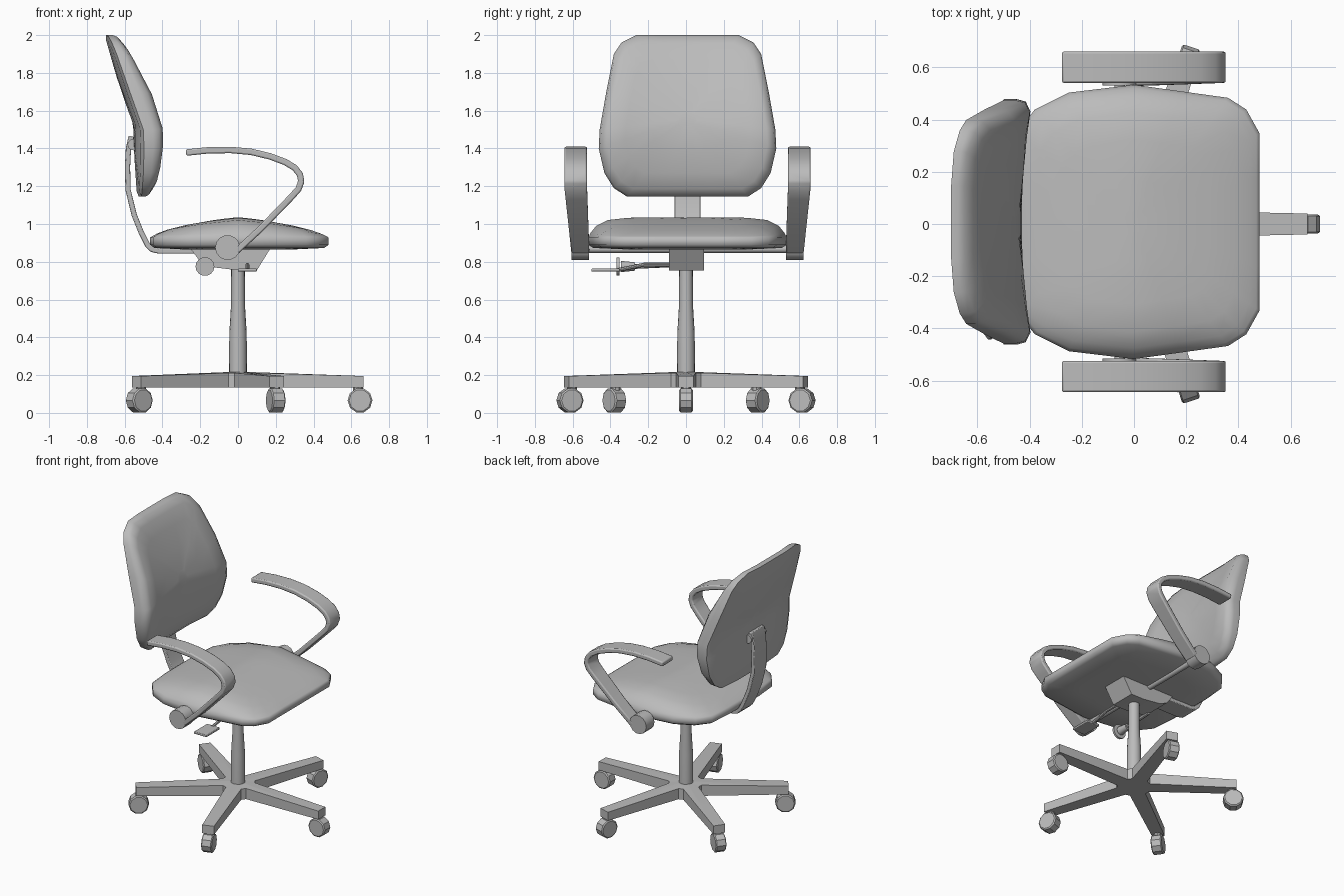
import bpy, bmesh, math
from mathutils import Vector, Matrix

if "Cube" in bpy.data.objects:
    bpy.data.objects.remove(bpy.data.objects["Cube"])

grey = bpy.data.materials.new("plain grey")
grey.use_nodes = True
grey.diffuse_color = (0.5, 0.5, 0.5, 1)
grey.node_tree.nodes["Principled BSDF"].inputs["Base Color"].default_value = (0.5, 0.5, 0.5, 1)

CY = 0.008   # the upper parts sit a hair off the column's centre
parts = []


def loft(name, rings, angle=35, bevel=0):
    """Skin a list of equal closed rings and cap both ends."""
    bm = bmesh.new()
    loops = [[bm.verts.new(p) for p in ring] for ring in rings]
    n = len(loops[0])
    for a, b in zip(loops, loops[1:]):
        for i in range(n):
            j = (i + 1) % n
            bm.faces.new((a[i], a[j], b[j], b[i]))
    bm.faces.new(loops[0])
    bm.faces.new(loops[-1])
    bmesh.ops.recalc_face_normals(bm, faces=bm.faces)
    me = bpy.data.meshes.new(name)
    bm.to_mesh(me)
    bm.free()
    me.materials.append(grey)
    ob = bpy.data.objects.new(name, me)
    bpy.context.collection.objects.link(ob)
    if bevel:
        mod = ob.modifiers.new("soft edge", "BEVEL")
        mod.width, mod.segments = bevel, 2
    parts.append((ob, angle))
    return ob


def tube(name, stations, sides=12, turn=0.0):
    """Round part through (point, radius) stations along a straight axis."""
    pts = [Vector(p) for p, r in stations]
    rot = (pts[-1] - pts[0]).to_track_quat("Z", "Y")
    angs = [turn + math.tau * i / sides for i in range(sides)]
    return loft(name, [[p + rot @ Vector((r * math.cos(a), r * math.sin(a), 0)) for a in angs]
                       for p, (_, r) in zip(pts, stations)])


def strip(name, path, thick, span, bevel=0.0):
    """Flat bar bent along an x-z path; span(z) gives its two y limits."""
    pts = [Vector((x, 0, z)) for x, z in path]
    rings = []
    for i, p in enumerate(pts):
        t = (pts[min(i + 1, len(pts) - 1)] - pts[max(i - 1, 0)]).normalized()
        n = Vector((-t.z, 0, t.x)) * thick / 2
        y0, y1 = span(p.z)
        rings.append([p + s * n + Vector((0, y, 0))
                      for s, y in ((1, y0), (1, y1), (-1, y1), (-1, y0))])
    return loft(name, rings, bevel=bevel)


def along(table, z):
    """Piecewise linear lookup in (z, x) pairs, z falling."""
    for (z0, x0), (z1, x1) in zip(table, table[1:]):
        if z >= z1:
            return x0 + (x1 - x0) * min(1, (z0 - z) / (z0 - z1))
    return table[-1][1]


def mirrored(half):
    return half + [(-y, v) for y, v in reversed(half)]


# Seat cushion: scaled outline rings, domed on top
seat_half = [(.17, .48), (.34, .48), (.43, .43), (.475, .36), (.5, .18), (.525, 0),
             (.495, -.25), (.43, -.38), (.34, -.45), (.17, -.465)]
outline = mirrored(seat_half)


def dome(x):
    return 1.035 - 0.07 * (abs(x) / 0.43) ** 1.3


rings = [[(x * s, y * s + CY, z) for y, x in outline]
         for s, z in ((.6, .865), (.95, .873), (1, .89))]
for s, t in ((1, 1), (.975, .75), (.92, .42), (.8, .13), (.6, .02), (.3, 0), (.08, 0)):
    rings.append([(x * s, y * s + CY, dome(x * s) * (1 - t) + .928 * t) for y, x in outline])
loft("seat_cushion", rings, 60)

# Backrest: outline in y-z, leaning and wrapped slightly forward at the sides
back_half = [(.14, 2), (.27, 2), (.35, 1.96), (.39, 1.9), (.43, 1.7), (.465, 1.5),
             (.47, 1.4), (.44, 1.27), (.39, 1.19), (.32, 1.145), (.15, 1.145)]
front = [(2, -.615), (1.95, -.585), (1.69, -.455), (1.5, -.4), (1.37, -.4), (1.21, -.425), (1.145, -.455)]
rear = [(2, -.68), (1.7, -.59), (1.53, -.525), (1.2, -.515), (1.145, -.505)]
rings = []
for s, t in ((.1, 0), (.5, 0), (.93, 0), (1, .1), (1, .5), (.98, .8), (.9, 1), (.7, 1), (.4, 1), (.1, 1)):
    ring = []
    for y, z in mirrored(back_half):
        y, z = y * s, 1.56 + (z - 1.56) * s
        x = along(rear, z) * (1 - t) + along(front, z) * t
        ring.append((x + .03 * ((y / .4) ** 2 - 1), y + CY, z))
    rings.append(ring)
loft("backrest", rings, 55)

# Bent bar holding the backrest, and its clamp
bar = [(-.565, 1.465), (-.58, 1.4), (-.585, 1.3), (-.582, 1.18), (-.55, 1.05), (-.51, .95),
       (-.48, .89), (-.455, .865), (-.42, .857), (-.2, .857)]
strip("back_support", bar, .028, lambda z: (CY - .07, CY + .07), .005)
tube("back_clamp", [((-.555, CY - .085, 1.42), .03), ((-.555, CY + .085, 1.42), .03)])

# Arms with pivot knobs, mirrored
arm = [(-.275, 1.378), (-.16, 1.39), (-.04, 1.392), (.07, 1.382), (.17, 1.358), (.25, 1.328),
       (.3, 1.298), (.328, 1.262), (.335, 1.225), (.32, 1.185), (.28, 1.14), (.12, .975), (-.01, .855)]
for word, side in (("left", 1), ("right", -1)):
    def arm_span(z, side=side):
        k = max(0, min(1, (1.2 - z) / .34))
        return CY + side * (.532 - .012 * k), CY + side * (.652 - .037 * k)
    strip(word + "_arm", arm, .034, arm_span, .008)
    tube(word + "_arm_knob", [((-.055, CY + side * y, .875), .066) for y in (.522, .615)], 14)
tube("arm_cross_shaft", [((-.055, CY - .53, .867), .02), ((-.055, CY + .53, .867), .02)])

# Tilt mechanism box
box = [(-.25, .868), (-.2, .8), (-.14, .772), (0, .755), (.1, .755), (.17, .868)]
loft("mechanism_box", [[(x, y, z) for x, z in box] for y in (-.09, .095)])

# Side controls: round tension knob and height paddle
tube("tension_rod", [((-.175, -.28, .775), .013), ((-.175, -.06, .785), .013)], 8)
tube("tension_hub", [((-.175, -.345, .775), .03), ((-.175, -.27, .775), .022)])
tube("tension_disc", [((-.175, -.367, .775), .05), ((-.175, -.352, .775), .05)], 14)
tube("height_rod_outer", [((.05, -.36, .757), .01), ((.05, -.22, .785), .01)], 8)
tube("height_rod_inner", [((.05, -.225, .785), .01), ((.05, -.05, .785), .01)], 8)
loft("height_paddle", [[(.0, y, z), (.1, y, z), (.1, y, z + .016), (.0, y, z + .016)]
                       for y, z in ((-.5, .748), (-.35, .748))], bevel=.004)

# Gas column
tube("column", [((0, 0, .17), .048), ((0, 0, .42), .046), ((0, 0, .57), .037), ((0, 0, .77), .036)], 16)

# Five-legged star base: one outline, flat below and sloping outward on top
star = []
for k in range(5):
    a = math.tau * k / 5
    for r, w in ((.1, -.052), (.665, -.04), (.665, .04), (.1, .052)):
        star.append((r * math.cos(a) - w * math.sin(a), r * math.sin(a) + w * math.cos(a)))
loft("star_base", [[(x, y, .135) for x, y in star],
                   [(x, y, .215 - .03 * math.hypot(x, y)) for x, y in star],
                   [(x * .02, y * .02, .218) for x, y in star]], 25)

# Casters under the leg tips
for k in range(5):
    spin = Matrix.Rotation(math.tau * k / 5, 3, "Z")
    tube(f"caster_wheel_{k + 1}", [(spin @ Vector((.646, y, .066)), r) for y, r in
                                   ((-.036, .058), (-.03, .066), (.03, .066), (.036, .058))], 10)
    tube(f"caster_stem_{k + 1}", [(spin @ Vector((.635, 0, z)), .026) for z in (.09, .15)], 8)

# Shading
for ob, angle in parts:
    bpy.ops.object.select_all(action="DESELECT")
    ob.select_set(True)
    bpy.context.view_layer.objects.active = ob
    bpy.ops.object.shade_smooth_by_angle(angle=math.radians(angle))
